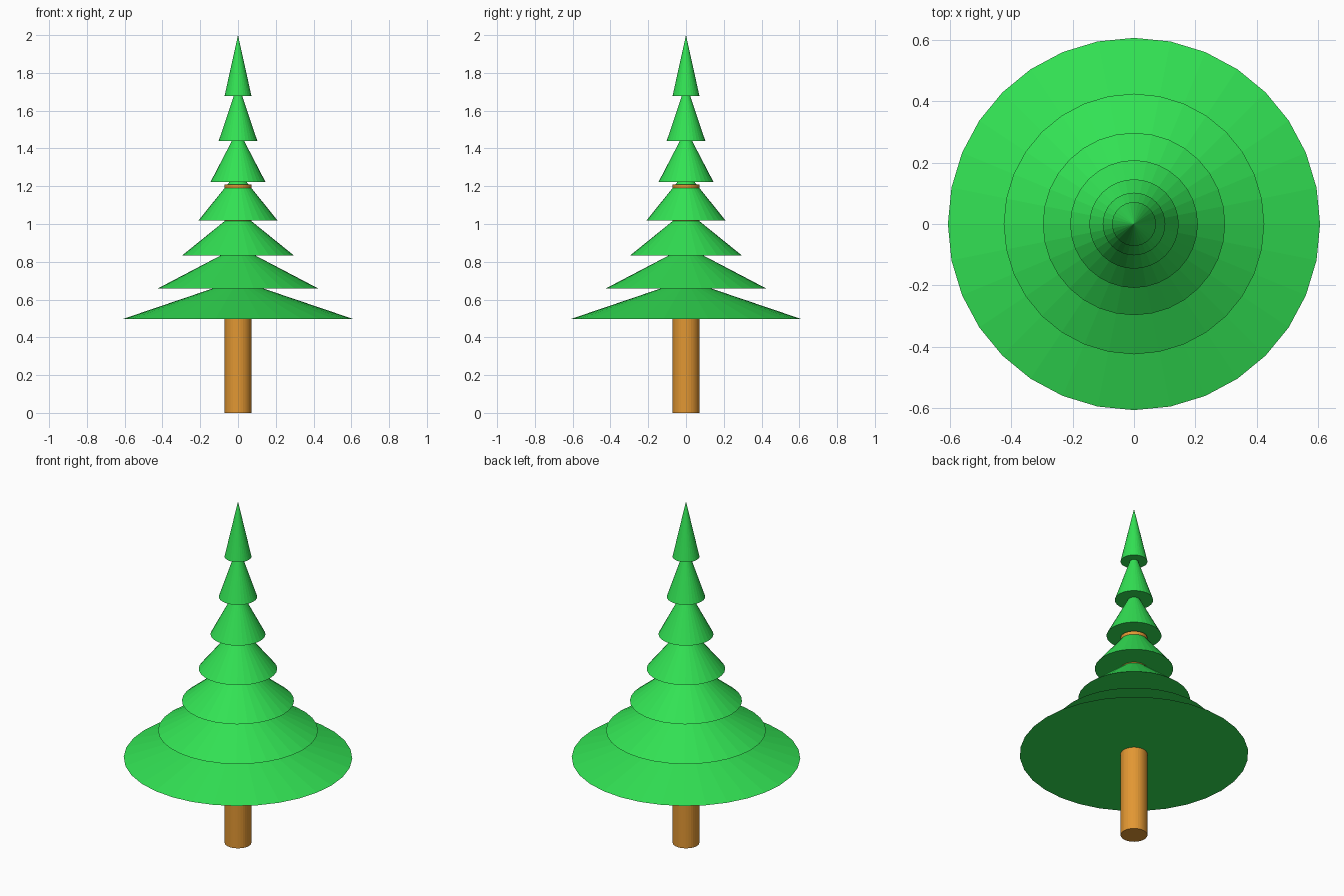
import bpy

SIDES = 32

cube = bpy.data.objects.get("Cube")
if cube:
    bpy.data.objects.remove(cube, do_unlink=True)


def make_material(name, colour):
    mat = bpy.data.materials.new(name)
    mat.use_nodes = True
    mat.diffuse_color = (*colour, 1)
    mat.node_tree.nodes["Principled BSDF"].inputs["Base Color"].default_value = (*colour, 1)
    return mat


def finish(name, mat):
    obj = bpy.context.object
    obj.name = name
    obj.data.name = name
    obj.data.materials.append(mat)


green = make_material("leaf green", (0.032, 0.76, 0.088))
brown = make_material("bark brown", (0.76, 0.31, 0.033))

# Trunk, reaching up inside the foliage
trunk_top = 1.21
bpy.ops.mesh.primitive_cylinder_add(vertices=SIDES, radius=0.071, depth=trunk_top,
                                    location=(0, 0, trunk_top / 2))
finish("trunk", brown)

# Foliage tiers: each is narrower and taller than the one below
tiers = 7
radius, height, base = 0.607, 0.206, 0.498
for i in range(tiers):
    if i == tiers - 1:
        height = 2 - base
    bpy.ops.mesh.primitive_cone_add(vertices=SIDES, radius1=radius, radius2=0, depth=height,
                                    location=(0, 0, base + height / 2))
    finish(f"foliage_tier_{i + 1}", green)
    base += height * 0.78
    radius *= 0.7
    height *= 1.08
